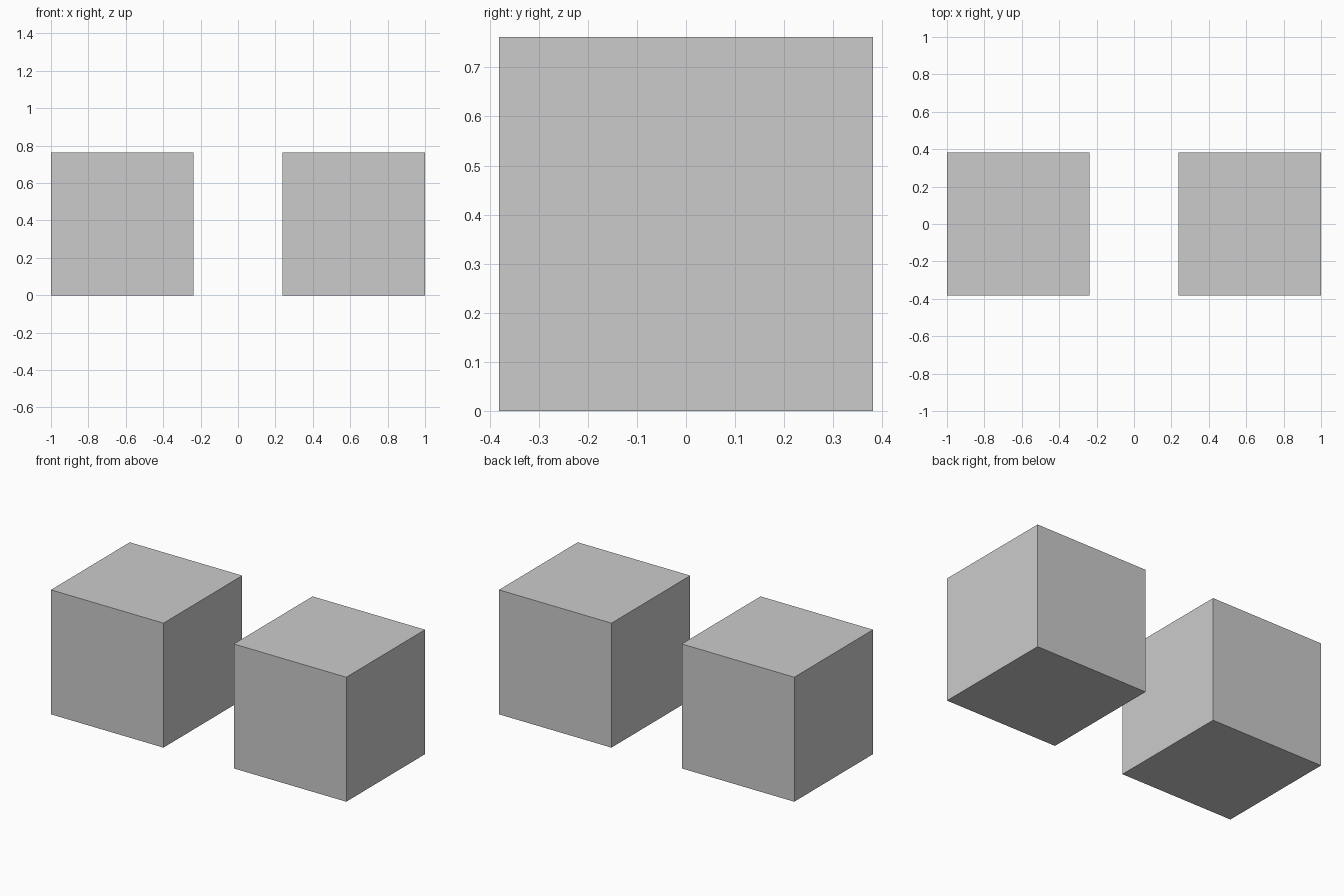
import bpy

if "Cube" in bpy.data.objects:
    bpy.data.objects.remove(bpy.data.objects["Cube"])

SIZE = 0.762            # cube edge length
OFFSET = 1 - SIZE / 2   # outer faces lie at x = -1 and x = 1


def add_cube(name, x):
    bpy.ops.mesh.primitive_cube_add(size=SIZE, location=(x, 0, SIZE / 2))
    bpy.context.object.name = name


# Two matching cubes, side by side with a gap
for name, side in (("left_cube", -1), ("right_cube", 1)):
    add_cube(name, side * OFFSET)
